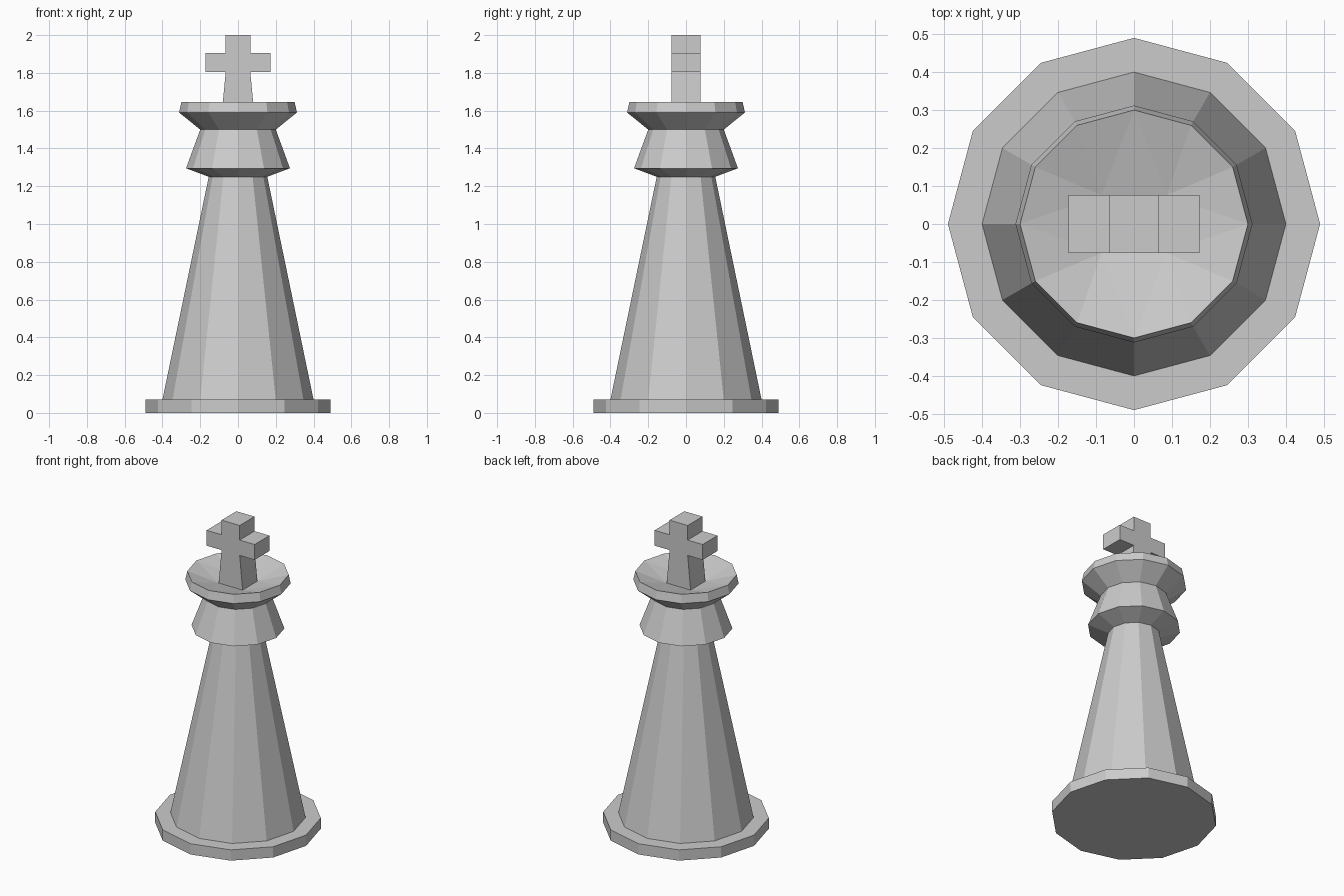
import bpy, bmesh
from math import cos, sin, pi

if "Cube" in bpy.data.objects:
    bpy.data.objects.remove(bpy.data.objects["Cube"])

SIDES = 12


def finish(bm, name):
    bmesh.ops.recalc_face_normals(bm, faces=bm.faces)
    mesh = bpy.data.meshes.new(name)
    bm.to_mesh(mesh)
    bm.free()
    obj = bpy.data.objects.new(name, mesh)
    bpy.context.collection.objects.link(obj)
    return obj


# Turned body: radius, height from the foot up to the cup rim
profile = [(0.49, 0), (0.49, 0.07), (0.40, 0.07), (0.155, 1.25),
           (0.275, 1.295), (0.20, 1.50), (0.312, 1.59), (0.30, 1.645)]
bm = bmesh.new()
rings = [[bm.verts.new((r * cos(2 * pi * i / SIDES), r * sin(2 * pi * i / SIDES), z))
          for i in range(SIDES)] for r, z in profile]
bm.faces.new(rings[0])
for low, high in zip(rings, rings[1:]):
    for i in range(SIDES):
        j = (i + 1) % SIDES
        bm.faces.new((low[i], low[j], high[j], high[i]))

# Sunken cup: rim fans down to the four corners of the finial's foot
rim = rings[-1]
foot = [bm.verts.new((0.086 * sx, 0.076 * sy, 1.585))
        for sx, sy in ((1, 1), (-1, 1), (-1, -1), (1, -1))]
for q in range(4):
    for k in range(3):
        i = q * 3 + k
        bm.faces.new((rim[i], rim[(i + 1) % SIDES], foot[q]))
    bm.faces.new((rim[q * 3], foot[q], foot[q - 1]))
bm.faces.new(foot)
finish(bm, "turned_body")

# Cross finial: right half outline, mirrored and extruded in depth
half = [(0.086, 1.585), (0.065, 1.805), (0.173, 1.805),
        (0.173, 1.905), (0.065, 1.905), (0.065, 2.0)]
outline = half + [(-x, z) for x, z in reversed(half)]
bm = bmesh.new()
face = bm.faces.new([bm.verts.new((x, -0.076, z)) for x, z in outline])
ext = bmesh.ops.extrude_face_region(bm, geom=[face])
bmesh.ops.translate(bm, vec=(0, 0.152, 0),
                    verts=[g for g in ext["geom"] if isinstance(g, bmesh.types.BMVert)])
finish(bm, "cross_finial")
